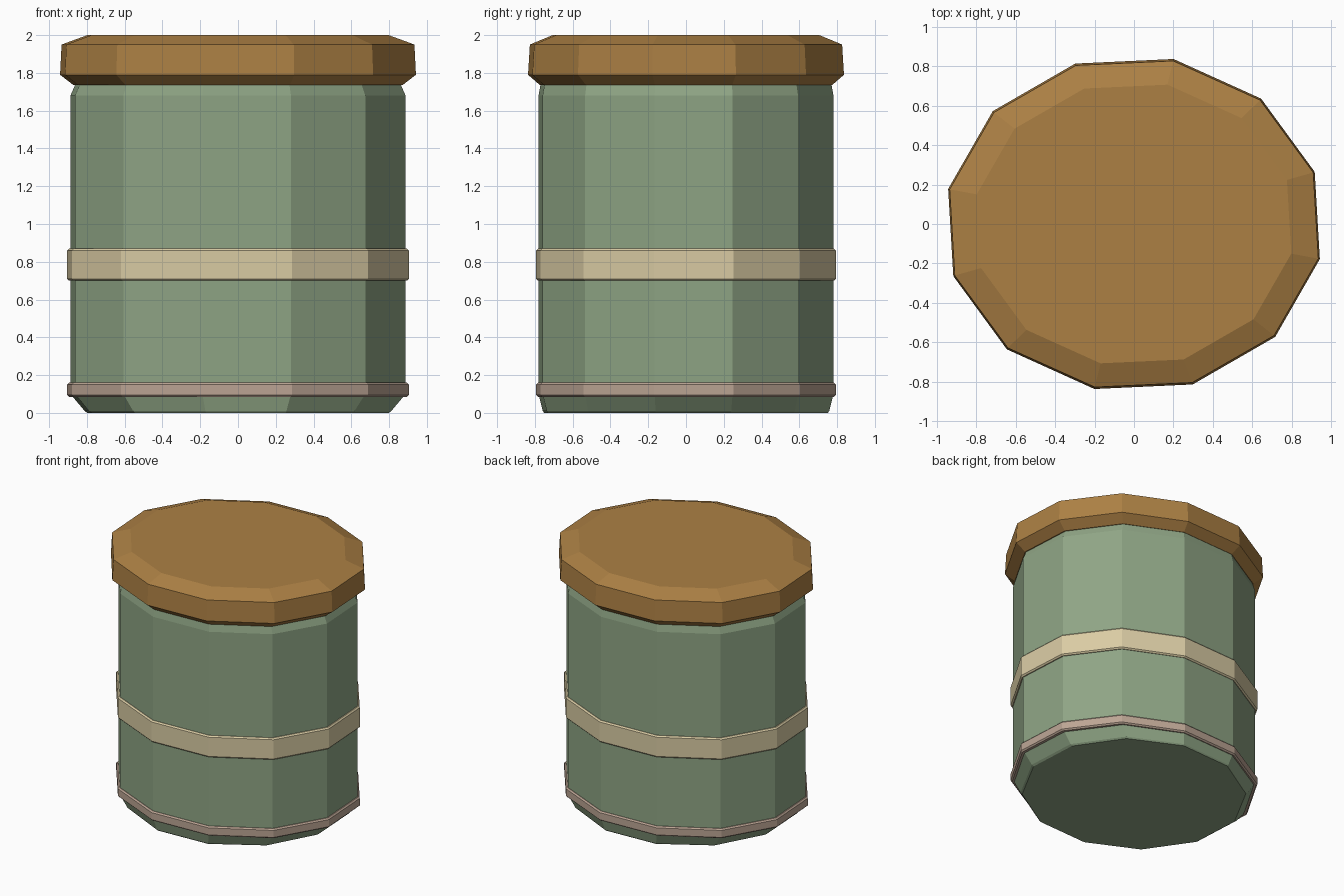
import bpy
import bmesh
from math import cos, sin, radians

if "Cube" in bpy.data.objects:
    bpy.data.objects.remove(bpy.data.objects["Cube"], do_unlink=True)

SIDES = 12
TURN = radians(-12)


def material(name, srgb):
    colour = [((c / 255 + 0.055) / 1.055) ** 2.4 for c in srgb] + [1]
    mat = bpy.data.materials.new(name)
    mat.use_nodes = True
    mat.diffuse_color = colour
    bsdf = next(n for n in mat.node_tree.nodes if n.type == "BSDF_PRINCIPLED")
    bsdf.inputs["Base Color"].default_value = colour
    bsdf.inputs["Roughness"].default_value = 0.8
    return mat


def turned(name, profile, mat, ring=False):
    """Sweep a profile of (x radius, y radius, z) around a faceted oval."""
    bm = bmesh.new()
    loops = []
    for rx, ry, z in profile:
        angles = [TURN + radians(360 / SIDES * k) for k in range(SIDES)]
        loops.append([bm.verts.new((rx * cos(a), ry * sin(a), z)) for a in angles])
    pairs = list(zip(loops, loops[1:]))
    if ring:
        pairs.append((loops[-1], loops[0]))
    else:
        bm.faces.new(loops[0])
        bm.faces.new(loops[-1])
    for low, high in pairs:
        for k in range(SIDES):
            n = (k + 1) % SIDES
            bm.faces.new((low[k], low[n], high[n], high[k]))
    bmesh.ops.recalc_face_normals(bm, faces=bm.faces)
    mesh = bpy.data.meshes.new(name)
    bm.to_mesh(mesh)
    bm.free()
    mesh.materials.append(mat)
    obj = bpy.data.objects.new(name, mesh)
    bpy.context.collection.objects.link(obj)
    return obj


def band(name, bottom, top, mat):
    """Thin hoop with softened outer edges, sunk into the body."""
    rx, ry, cut = 0.925, 0.811, 0.01
    turned(name, [(rx - 0.05, ry - 0.05, bottom),
                  (rx - cut, ry - cut, bottom),
                  (rx, ry, bottom + cut),
                  (rx, ry, top - cut),
                  (rx - cut, ry - cut, top),
                  (rx - 0.05, ry - 0.05, top)], mat, ring=True)


green = material("sage green", (143, 165, 133))
brown = material("wood brown", (172, 128, 68))
cream = material("cream", (218, 204, 164))
pink = material("dusty pink", (188, 165, 148))

# Body with tapered foot and shoulder
turned("jar_body", [(0.815, 0.768, 0.0), (0.83, 0.775, 0.01),
                    (0.907, 0.798, 0.1), (0.907, 0.798, 1.68),
                    (0.88, 0.787, 1.74)], green)

# Lid with chamfered rim
turned("jar_lid", [(0.89, 0.79, 1.735), (0.963, 0.855, 1.79),
                   (0.955, 0.845, 1.95), (0.815, 0.722, 2.0)], brown)

# Decorative hoops
band("middle_band", 0.70, 0.87, cream)
band("base_band", 0.085, 0.16, pink)
